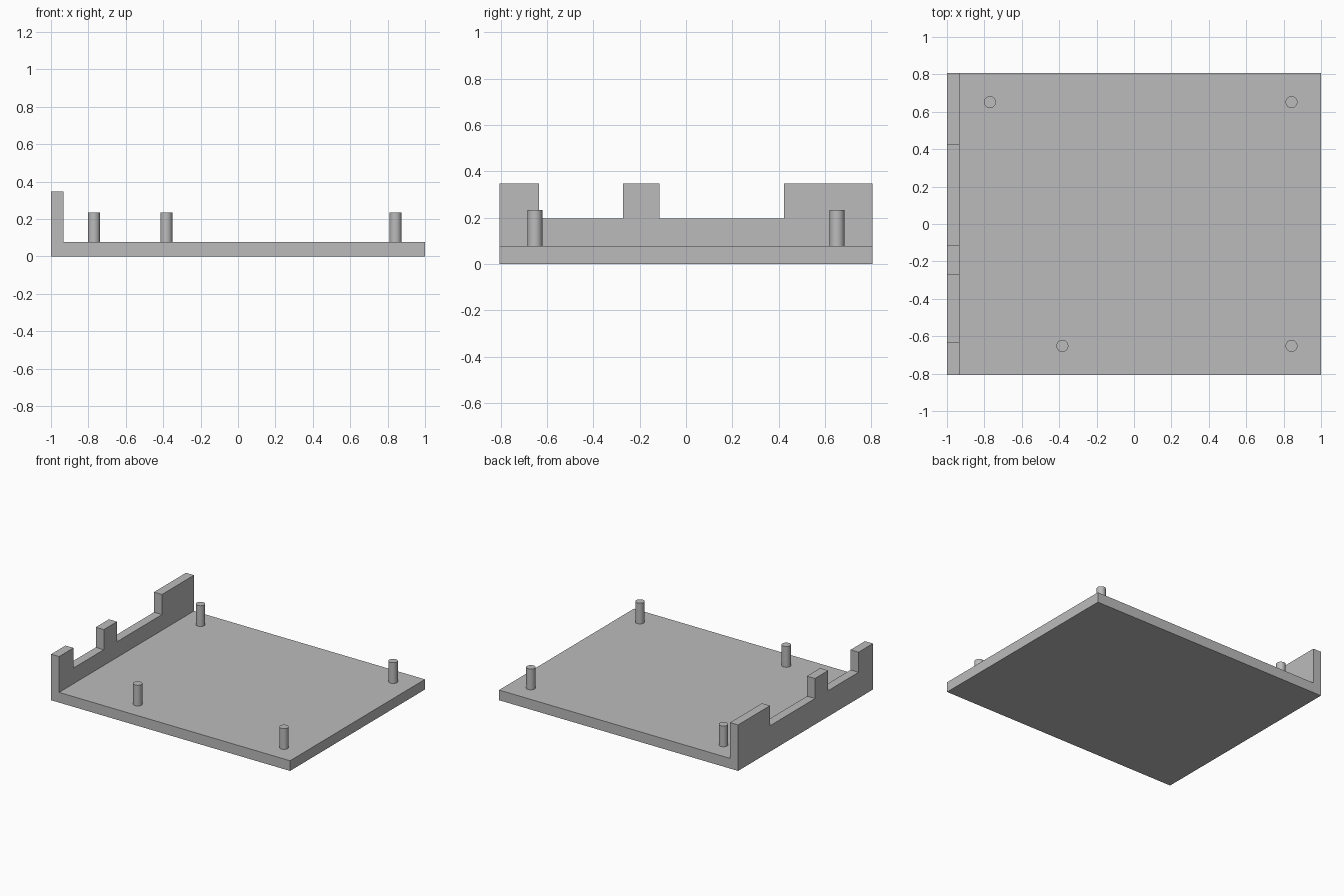
import bpy
import bmesh

cube = bpy.data.objects.get("Cube")
if cube:
    bpy.data.objects.remove(cube, do_unlink=True)

HALF_X, HALF_Y = 1.0, 0.806
BASE_TOP, WALL_TOP, NOTCH_Z = 0.077, 0.348, 0.196
WALL_X = -0.933
PEG_RADIUS, PEG_TOP = 0.032, 0.234

grey = bpy.data.materials.new("plain grey")
grey.use_nodes = True
grey.diffuse_color = (0.5, 0.5, 0.5, 1)
grey.node_tree.nodes["Principled BSDF"].inputs["Base Color"].default_value = (0.5, 0.5, 0.5, 1)


def extrude_along_y(name, profile, y0, y1):
    """Closed prism from an x-z outline."""
    bm = bmesh.new()
    face = bm.faces.new([bm.verts.new((x, y0, z)) for x, z in profile])
    extruded = bmesh.ops.extrude_face_region(bm, geom=[face])["geom"]
    verts = [v for v in extruded if isinstance(v, bmesh.types.BMVert)]
    bmesh.ops.translate(bm, verts=verts, vec=(0, y1 - y0, 0))
    bmesh.ops.recalc_face_normals(bm, faces=bm.faces)
    mesh = bpy.data.meshes.new(name)
    bm.to_mesh(mesh)
    bm.free()
    mesh.materials.append(grey)
    obj = bpy.data.objects.new(name, mesh)
    bpy.context.collection.objects.link(obj)
    return obj


# Base plate and end wall as one L-shaped tray
tray = extrude_along_y("tray", [
    (-HALF_X, 0), (HALF_X, 0), (HALF_X, BASE_TOP),
    (WALL_X, BASE_TOP), (WALL_X, WALL_TOP), (-HALF_X, WALL_TOP),
], -HALF_Y, HALF_Y)

# Two notches cut down into the wall
for y0, y1 in [(-0.634, -0.272), (-0.114, 0.424)]:
    x0, x1, z1 = -HALF_X - 0.1, WALL_X + 0.1, WALL_TOP + 0.1
    cutter = extrude_along_y("notch_cutter", [(x0, NOTCH_Z), (x1, NOTCH_Z), (x1, z1), (x0, z1)], y0, y1)
    cutter.hide_render = True
    cut = tray.modifiers.new("notch", 'BOOLEAN')
    cut.operation = 'DIFFERENCE'
    cut.solver = 'EXACT'
    cut.object = cutter
    bpy.context.view_layer.objects.active = tray
    bpy.ops.object.modifier_apply(modifier=cut.name)
    bpy.data.objects.remove(cutter, do_unlink=True)

# Mounting pegs
pegs = {
    "front_left_peg": (0.842, -0.652),
    "front_right_peg": (-0.383, -0.652),
    "back_left_peg": (0.842, 0.652),
    "back_right_peg": (-0.77, 0.652),
}
for name, (x, y) in pegs.items():
    bpy.ops.mesh.primitive_cylinder_add(
        vertices=32, radius=PEG_RADIUS, depth=PEG_TOP - BASE_TOP,
        location=(x, y, (PEG_TOP + BASE_TOP) / 2))
    peg = bpy.context.object
    peg.name = name
    peg.data.materials.append(grey)
    bpy.ops.object.shade_smooth_by_angle()
